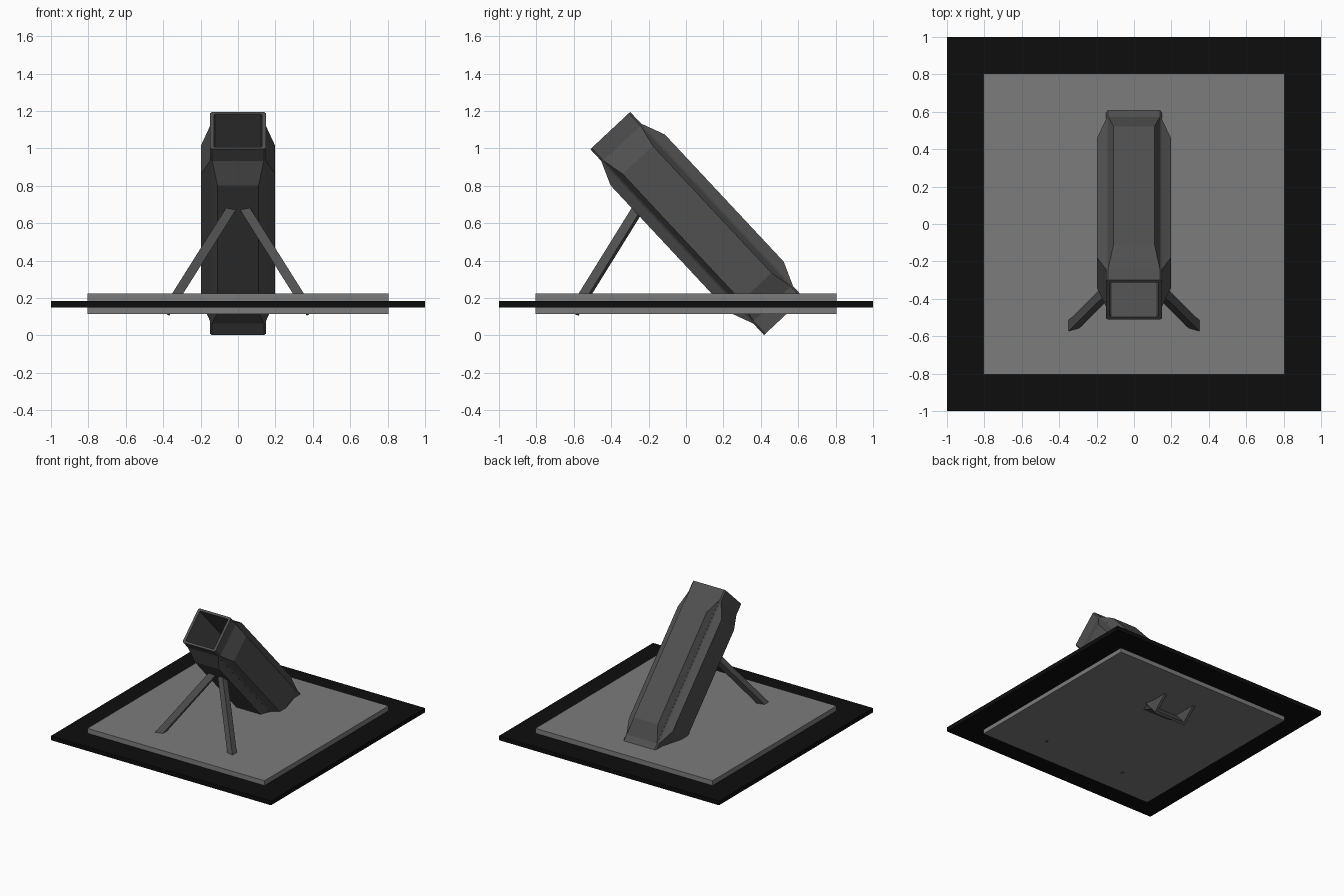
import bpy, bmesh
from math import atan, asin, radians, sqrt
from mathutils import Matrix

if "Cube" in bpy.data.objects:
    bpy.data.objects.remove(bpy.data.objects["Cube"])


def material(name, v):
    m = bpy.data.materials.new(name)
    m.diffuse_color = (v, v, v, 1)
    m.use_nodes = True
    m.node_tree.nodes["Principled BSDF"].inputs["Base Color"].default_value = m.diffuse_color
    return m


BLACK = material("black", 0.004)
GREY = material("mid_grey", 0.2)
DARK = material("dark_grey", 0.08)


def finish(name, bm, mat, loc=(0, 0, 0), rot=(0, 0, 0)):
    bmesh.ops.recalc_face_normals(bm, faces=bm.faces)
    me = bpy.data.meshes.new(name)
    bm.to_mesh(me)
    bm.free()
    me.materials.append(mat)
    ob = bpy.data.objects.new(name, me)
    ob.location, ob.rotation_euler = loc, rot
    bpy.context.collection.objects.link(ob)
    return ob


def box(name, size, mat, loc, rot=(0, 0, 0)):
    bm = bmesh.new()
    bmesh.ops.create_cube(bm, size=1)
    bmesh.ops.scale(bm, vec=size, verts=bm.verts)
    return finish(name, bm, mat, loc, rot)


# Ground slabs
box("outer_plate", (2, 2, 0.035), BLACK, (0, 0, 0.1675))
box("base_plate", (1.61, 1.61, 0.11), GREY, (0, 0, 0.17))

# Tilted tube: local z runs along the barrel, mouth at z = 0
LOC, ROT, LENGTH = (0, -0.405, 1.095), (radians(43.07), 0, 0), 1.36


def chamfered(hx, hy, c):
    return [(hx, -hy + c), (hx, hy - c), (hx - c, hy), (-hx + c, hy),
            (-hx, hy - c), (-hx, -hy + c), (-hx + c, -hy), (hx - c, -hy)]


bm = bmesh.new()
outer, inner = chamfered(0.149, 0.146, 0.01), chamfered(0.128, 0.128, 0.004)
rings = [[bm.verts.new((x, y, z)) for x, y in prof]
         for prof, z in ((outer, 0), (outer, -LENGTH), (inner, -LENGTH), (inner, 0))]
for i in range(4):
    a, b = rings[i], rings[(i + 1) % 4]
    for j in range(8):
        k = (j + 1) % 8
        bm.faces.new((a[j], a[k], b[k], b[j]))
finish("tube", bm, DARK, LOC, ROT)

# Raised hipped panel on each of the four sides
for n, side in enumerate(("top", "left", "bottom", "right")):
    bm = bmesh.new()
    levels = [[bm.verts.new((x, y, z)) for x, z in
               ((-w, z0), (w, z0), (w, z1), (-w, z1))]
              for w, y, z0, z1 in ((0.139, 0.144, -0.08, -1.28),
                                   (0.11, 0.199, -0.215, -1.145))]
    lo, hi = levels
    bm.faces.new(lo)
    bm.faces.new(hi)
    for j in range(4):
        k = (j + 1) % 4
        bm.faces.new((lo[j], lo[k], hi[k], hi[j]))
    bmesh.ops.transform(bm, matrix=Matrix.Rotation(radians(90 * n), 4, 'Z'), verts=bm.verts)
    finish(side + "_panel", bm, DARK, LOC, ROT)

# Two splayed support legs
SX, SY = 0.63, 0.62
Z0, Z1 = 0.128, 0.70
norm = sqrt(SX * SX + SY * SY + 1)
zm = (Z0 + Z1) / 2
for s, side in ((-1, "left"), (1, "right")):
    x = s * (0.325 - SX * (zm - 0.22))
    y = -0.54 + SY * (zm - 0.22)
    box(side + "_leg", (0.05, 0.05, (Z1 - Z0) * norm), DARK, (x, y, zm),
        (-asin(SY / norm), -s * atan(SX), 0))
